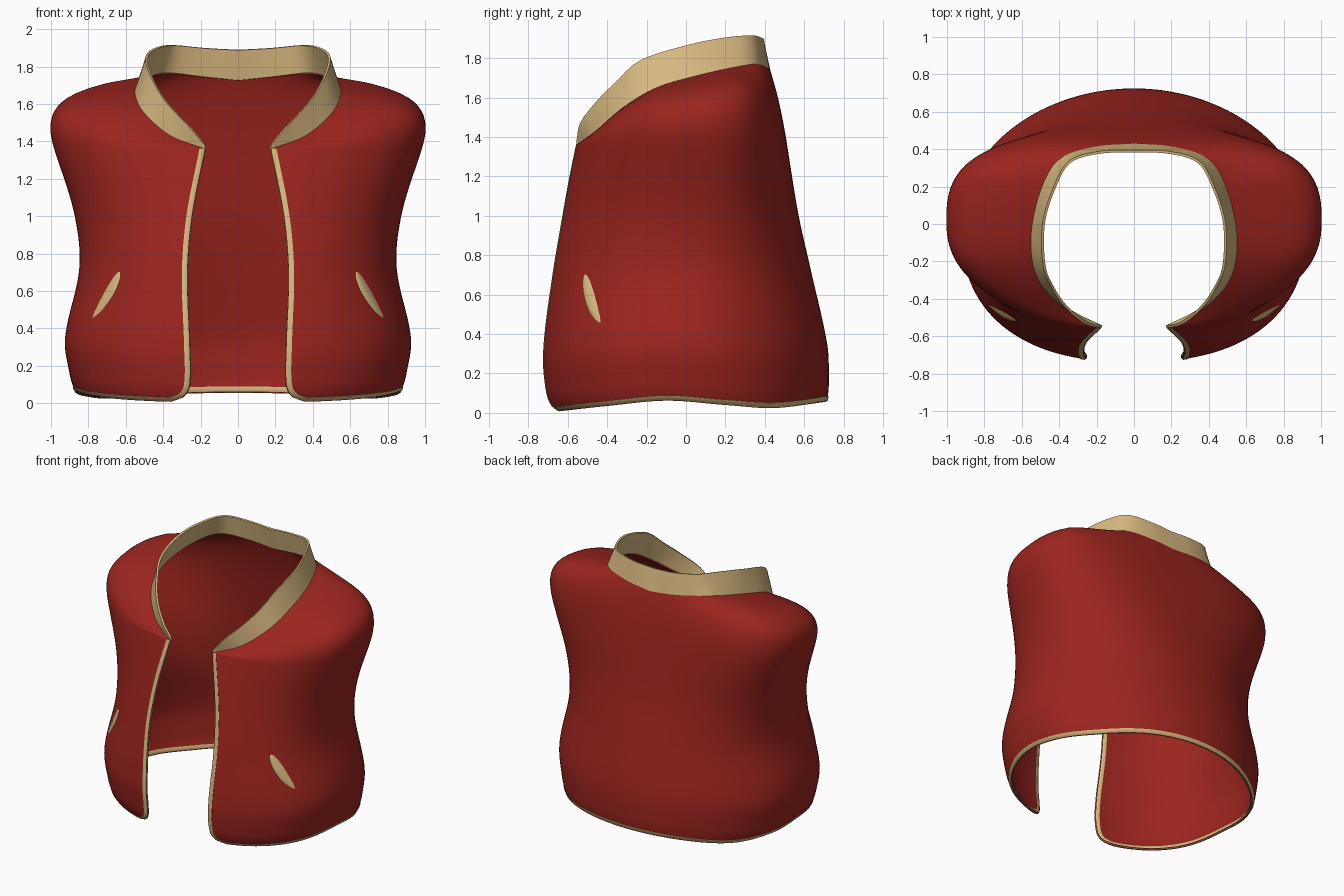
import bpy, bmesh, math
from mathutils import Vector

if "Cube" in bpy.data.objects:
    bpy.data.objects.remove(bpy.data.objects["Cube"])


def material(name, rgb):
    m = bpy.data.materials.new(name)
    m.diffuse_color = (*rgb, 1)
    m.use_nodes = True
    m.node_tree.nodes["Principled BSDF"].inputs["Base Color"].default_value = m.diffuse_color
    return m


RED = material("red_cloth", (0.33, 0.018, 0.013))
TAN = material("tan_trim", (0.70, 0.49, 0.22))


def spline(keys, u):
    """Smooth interpolation of rows (key, values...) at key u."""
    u = min(max(u, keys[0][0]), keys[-1][0])
    i = max(k for k in range(len(keys) - 1) if keys[k][0] <= u)
    a, b = keys[i], keys[i + 1]
    p, q = keys[max(i - 1, 0)], keys[min(i + 2, len(keys) - 1)]
    h = b[0] - a[0]
    s = (u - a[0]) / h
    out = []
    for c in range(1, len(a)):
        ma = (b[c] - p[c]) / (b[0] - p[0]) * h
        mb = (q[c] - a[c]) / (q[0] - a[0]) * h
        out.append((2*s**3 - 3*s**2 + 1) * a[c] + (s**3 - 2*s**2 + s) * ma
                   + (3*s**2 - 2*s**3) * b[c] + (s**3 - s**2) * mb)
    return out


def resample(pts, n):
    """n + 1 evenly spaced points along a polyline."""
    d = [0.0]
    for a, b in zip(pts, pts[1:]):
        d.append(d[-1] + (b - a).length)
    out, i = [], 0
    for k in range(n + 1):
        t = d[-1] * k / n
        while i < len(d) - 2 and d[i + 1] < t:
            i += 1
        out.append(pts[i].lerp(pts[i + 1], (t - d[i]) / (d[i + 1] - d[i])))
    return out


def curve_points(keys, n):
    rows = [(i, *k) for i, k in enumerate(keys)]
    return resample([Vector(spline(rows, (len(keys) - 1) * k / 200)) for k in range(201)], n)


def sheet(name, rows, mat, thick):
    """Mirrored, thickened sheet from a grid of points; returns the grid normals."""
    bm = bmesh.new()
    grid = [[bm.verts.new(p) for p in r] for r in rows]
    for a, b in zip(grid, grid[1:]):
        for j in range(len(a) - 1):
            bm.faces.new((a[j], a[j + 1], b[j + 1], b[j]))
    bm.normal_update()
    normals = [[v.normal.copy() for v in r] for r in grid]
    bmesh.ops.remove_doubles(bm, verts=bm.verts, dist=0.0005)
    me = bpy.data.meshes.new(name)
    bm.to_mesh(me)
    bm.free()
    me.materials.append(mat)
    ob = bpy.data.objects.new(name, me)
    bpy.context.collection.objects.link(ob)
    for p in me.polygons:
        p.use_smooth = True
    m = ob.modifiers.new("mirror", 'MIRROR')
    m.use_clip = True
    s = ob.modifiers.new("thickness", 'SOLIDIFY')
    s.thickness, s.offset = thick, -1
    e = ob.modifiers.new("edges", 'EDGE_SPLIT')
    e.split_angle = math.radians(60)
    return normals


# height, opening half-width, half-width, front depth, back depth, front and back roundness
LEVELS = [(0.0, 0.36, 0.865, 0.68, 0.715, 2.4, 2.0),
          (0.03, 0.29, 0.88, 0.70, 0.72, 2.4, 2.0),
          (0.10, 0.258, 0.90, 0.722, 0.725, 2.4, 2.0),
          (0.30, 0.258, 0.925, 0.737, 0.717, 2.4, 2.0),
          (0.70, 0.27, 0.848, 0.697, 0.634, 2.3, 2.1),
          (1.0, 0.245, 0.876, 0.642, 0.57, 2.2, 2.3),
          (1.36, 0.175, 0.983, 0.56, 0.513, 2.25, 2.75)]
# hem height against depth
HEM = [(-0.68, 0.004), (-0.4, 0.035), (-0.1, 0.062), (0.2, 0.04), (0.45, 0.025), (0.72, 0.058)]
NECK = [(0.175, -0.556, 1.36), (0.36, -0.46, 1.43), (0.5, -0.32, 1.55), (0.55, -0.15, 1.65),
        (0.535, 0.05, 1.71), (0.47, 0.25, 1.755), (0.38, 0.36, 1.77), (0.2, 0.415, 1.75), (0, 0.43, 1.73)]
COLLAR = [(0.178, -0.556, 1.38), (0.26, -0.535, 1.475), (0.36, -0.455, 1.58), (0.43, -0.36, 1.675),
          (0.485, -0.23, 1.79), (0.49, 0.0, 1.865), (0.43, 0.2, 1.905), (0.345, 0.34, 1.915),
          (0.18, 0.39, 1.9), (0, 0.395, 1.89)]
COLS, BODY, YOKE = 64, 44, 18


def section(z):
    fx, w, df, db, nf, nb = spline(LEVELS, z)
    a0 = math.asin((fx / w) ** (nf / 2))
    pts = []
    for k in range(241):
        a = a0 + (math.pi - a0) * k / 240
        n, d = (nf, df) if a < math.pi / 2 else (nb, db)
        c = math.cos(a)
        x = w * max(math.sin(a), 0) ** (2 / n) if k < 240 else 0
        pts.append(Vector((x, -math.copysign(d * abs(c) ** (2 / n), c), z)))
    pts = resample(pts, COLS)
    for p in pts:
        p.z += spline(HEM, p.y)[0] * (1 - z / 1.36)
    return pts


# body panels, then shoulder yoke curving in to the neckline
rows = [section(1.36 * (i / BODY) ** 1.3) for i in range(BODY + 1)]
neck = curve_points(NECK, COLS)
base, below = rows[-1], rows[-2]
for i in range(1, YOKE + 1):
    t = i / YOKE
    row = []
    for s, b, c in zip(base, below, neck):
        h = Vector((s.x - c.x, s.y - c.y, 0))
        k = min(1, h.length / 0.4)
        rise = c.z - s.z
        p1 = s + (s - b) / (s.z - b.z) * rise * (0.35 + 0.45 * k)
        p2 = c + h * (0.3 + 0.48 * k) - Vector((0, 0, rise * (0.35 - 0.3 * k)))
        row.append(s*(1-t)**3 + p1*3*t*(1-t)**2 + p2*3*t*t*(1-t) + c*t**3)
    rows.append(row)
normals = sheet("vest_body", rows, RED, 0.014)

# standing collar
top = curve_points(COLLAR, COLS)
sheet("collar", [[a.lerp(b, k / 6) for a, b in zip(neck, top)] for k in range(7)], TAN, 0.014)

# folded edge trim down the opening and around the hem
edge = [(rows[i][0], normals[i][0]) for i in range(BODY, 0, -1)] + list(zip(rows[0], normals[0]))
bands = []
# profile: distance in from the edge, distance out from the cloth
for inward, out in ((0.03, -0.018), (0.008, -0.019), (-0.003, -0.007), (0.006, 0.004), (0.03, 0.004)):
    band = []
    for i, (p, n) in enumerate(edge):
        d = (edge[min(i + 1, len(edge) - 1)][0] - edge[max(i - 1, 0)][0]).normalized()
        q = p + n.cross(d).normalized() * inward + n * out
        if i == len(edge) - 1:
            q.x = 0
        band.append(q)
    bands.append(band)
sheet("edge_trim", bands, TAN, 0.002)


# slanted pocket welts following the front surface
def front_y(x, z):
    _, w, d, _, n, _ = spline(LEVELS, z)
    return -d * (1 - (x / w) ** n) ** (1 / n)


welt = []
for k in range(9):
    v = 1 - k / 4
    row = []
    for i in range(33):
        t = i / 32
        r = 0.03 * max(0.02, math.sin(math.pi * t ** 0.8)) ** 0.55
        x = 0.63 + 0.172 * t - 0.012 * math.sin(math.pi * t) - 0.85 * r * v
        z = 0.705 - 0.28 * t - 0.53 * r * v
        row.append(Vector((x, front_y(x, z) + 0.002 - 0.6 * r * (1 - v * v), z)))
    welt.append(row)
sheet("pocket_welts", welt, TAN, 0.002)
